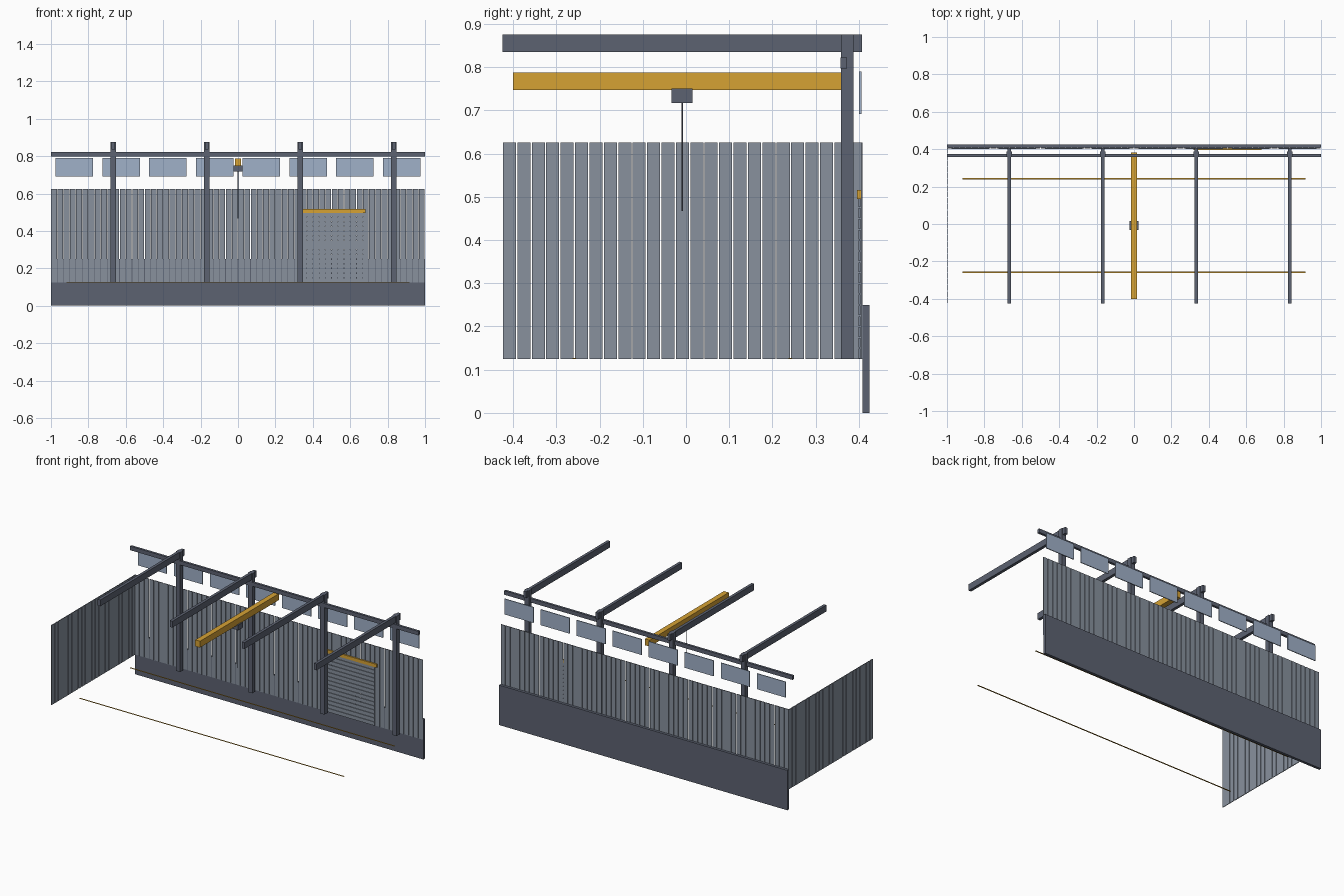
import bpy

if "Cube" in bpy.data.objects:
    bpy.data.objects.remove(bpy.data.objects["Cube"])

U = 1 / 12          # one design unit
Y0 = -0.0083        # centre line of the hall
FLOOR = 0.125       # floor level


def material(name, rgb):
    m = bpy.data.materials.new(name)
    lin = [(c / 255 / 12.92) if c < 11 else ((c / 255 + 0.055) / 1.055) ** 2.4 for c in rgb]
    m.diffuse_color = (*lin, 1)
    m.use_nodes = True
    m.node_tree.nodes["Principled BSDF"].inputs["Base Color"].default_value = m.diffuse_color
    return m


STEEL = material("dark steel", (92, 98, 113))
SHEET = material("grey sheet", (136, 145, 158))
AMBER = material("amber paint", (214, 162, 52))
GLASS = material("pale glass", (160, 177, 200))


def boxes(name, mat, spans):
    """One object made of boxes given as (x0, x1, y0, y1, z0, z1)."""
    verts, faces = [], []
    for x0, x1, y0, y1, z0, z1 in spans:
        n = len(verts)
        verts += [(x, y, z) for z in (z0, z1)
                  for x, y in ((x0, y0), (x1, y0), (x1, y1), (x0, y1))]
        faces += [[n + i for i in f] for f in
                  ((3, 2, 1, 0), (4, 5, 6, 7), (0, 1, 5, 4),
                   (1, 2, 6, 5), (2, 3, 7, 6), (3, 0, 4, 7))]
    me = bpy.data.meshes.new(name)
    me.from_pydata(verts, [], faces)
    me.materials.append(mat)
    ob = bpy.data.objects.new(name, me)
    bpy.context.collection.objects.link(ob)
    return ob


# Outer plinth behind the back wall
boxes("plinth", STEEL, [(-1, 1, 0.4083, 0.425, 0, 0.25)])

# Slatted sheet walls with narrow open joints
P, G = 0.4 * U, 0.0016
boxes("back_wall", SHEET, [(-1 + i * P + G, -1 + (i + 1) * P - G, 0.4045, 0.4083,
                            FLOOR, 0.625) for i in range(60)])
boxes("left_wall", SHEET, [(-1, -0.996, -0.425 + i * P + G, -0.425 + (i + 1) * P - G,
                            FLOOR, 0.625) for i in range(25)])

# Columns and roof beams
for i, x in enumerate((-8 * U, -2 * U, 4 * U, 10 * U)):
    boxes(f"column_{i}", STEEL, [(x - 0.0145, x + 0.0145, 0.359, 0.388, FLOOR, 0.875)])
    boxes(f"roof_beam_{i}", STEEL, [(x - 0.009, x + 0.009, -0.425, 0.4075, 0.835, 0.875)])

# Crane rail, bridge, trolley and cable
boxes("crane_rail", STEEL, [(-1, 1, 0.358, 0.373, 0.797, 0.822)])
boxes("crane_bridge", AMBER, [(-0.0167, 0.0167, -0.4, 0.383, 0.747, 0.787)])
boxes("crane_trolley", STEEL, [(-0.025, 0.025, -0.0333, 0.0155, 0.717, 0.75)])
bpy.ops.mesh.primitive_cylinder_add(vertices=8, radius=0.0018, depth=0.25,
                                    location=(0, Y0, 0.592))
cable = bpy.context.object
cable.name = "crane_cable"
cable.data.materials.append(STEEL)

# High windows
for i in range(8):
    x = -0.875 + 0.25 * i
    boxes(f"window_{i}", GLASS, [(x - 0.1, x + 0.1, 0.4005, 0.4055, 0.692, 0.79)])

# Roller shutter with amber head
boxes("shutter_slats", SHEET, [(0.333, 0.667, 0.3995, 0.4035, FLOOR + 0.025 * i + 0.001,
                                FLOOR + 0.025 * i + 0.0235) for i in range(15)])
boxes("shutter_head", AMBER, [(0.317, 0.683, 0.396, 0.4045, 0.495, 0.516)])

# Floor lane lines
for side in (-1, 1):
    y = Y0 + side * 0.25
    boxes("lane_line", AMBER, [(-11 * U, 11 * U, y - 0.004, y + 0.004, FLOOR, FLOOR + 0.0017)])
